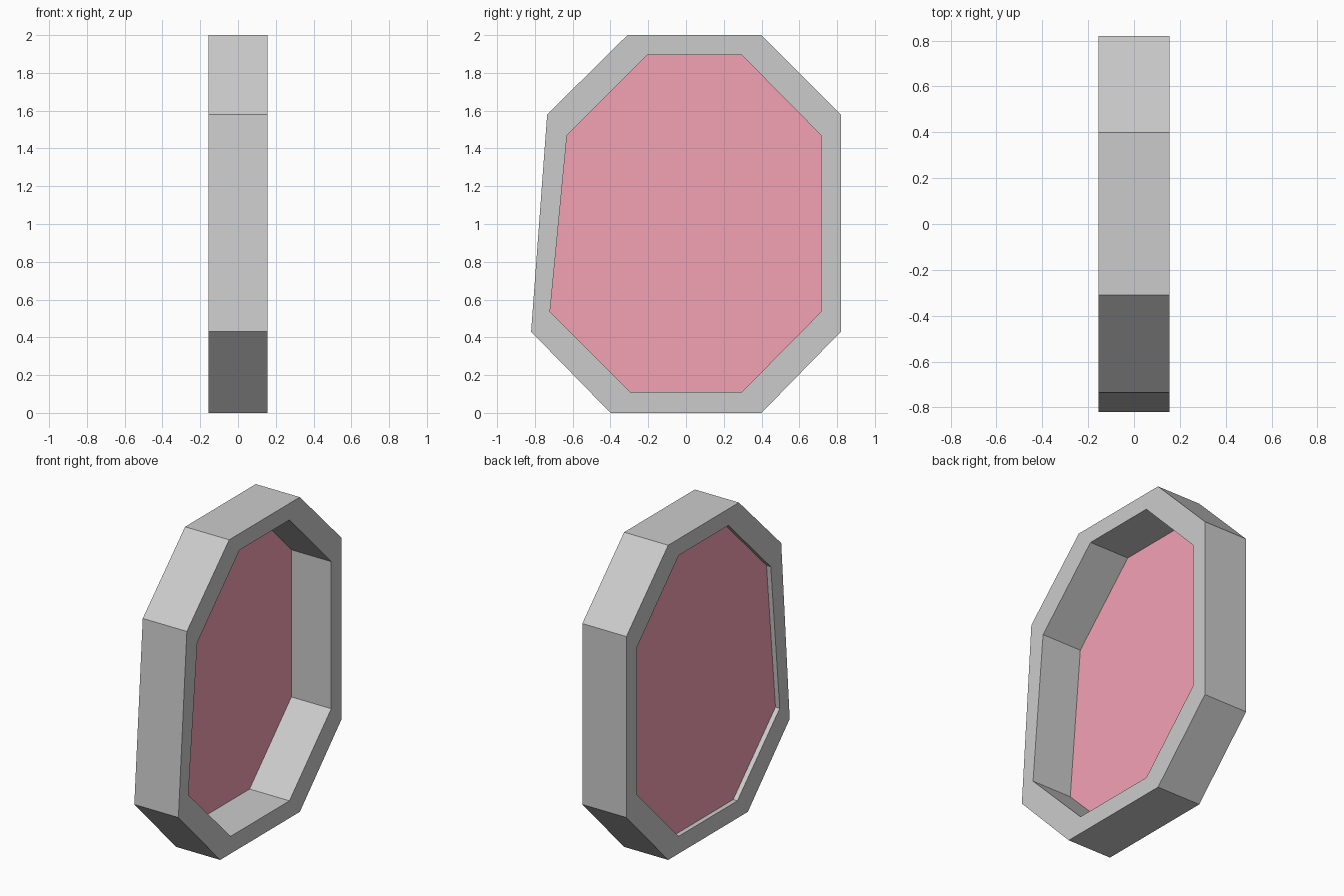
import bpy
import bmesh

if "Cube" in bpy.data.objects:
    bpy.data.objects.remove(bpy.data.objects["Cube"])

HALF = 0.155      # half depth of the frame along x
PANEL_X = -0.125  # the panel sits close to the left face

# Octagon profiles as (y, z), counter-clockwise seen from +x
OUTER = [(-0.40, 0), (0.40, 0), (0.82, 0.43), (0.82, 1.58),
         (0.40, 2.0), (-0.31, 2.0), (-0.735, 1.58), (-0.82, 0.43)]
INNER = [(-0.295, 0.11), (0.295, 0.11), (0.715, 0.535), (0.715, 1.47),
         (0.295, 1.895), (-0.205, 1.895), (-0.63, 1.47), (-0.72, 0.535)]


def finish(bm, name):
    mesh = bpy.data.meshes.new(name)
    bm.to_mesh(mesh)
    bm.free()
    obj = bpy.data.objects.new(name, mesh)
    bpy.context.collection.objects.link(obj)
    return obj


def ring(bm, profile, x):
    return [bm.verts.new((x, y, z)) for y, z in profile]


# Octagonal frame: four loops joined into a closed band
bm = bmesh.new()
loops = [ring(bm, OUTER, -HALF), ring(bm, OUTER, HALF),
         ring(bm, INNER, HALF), ring(bm, INNER, -HALF)]
for k in range(4):
    a, b = loops[k], loops[(k + 1) % 4]
    for i in range(8):
        j = (i + 1) % 8
        bm.faces.new((a[i], a[j], b[j], b[i]))
bmesh.ops.recalc_face_normals(bm, faces=bm.faces)
finish(bm, "frame")

# Red panel set inside the frame
bm = bmesh.new()
bm.faces.new(ring(bm, INNER, PANEL_X))
panel = finish(bm, "panel")
red = bpy.data.materials.new("red")
red.diffuse_color = (0.90, 0.36, 0.46, 1)
red.use_nodes = True
red.node_tree.nodes["Principled BSDF"].inputs["Base Color"].default_value = red.diffuse_color
panel.data.materials.append(red)
